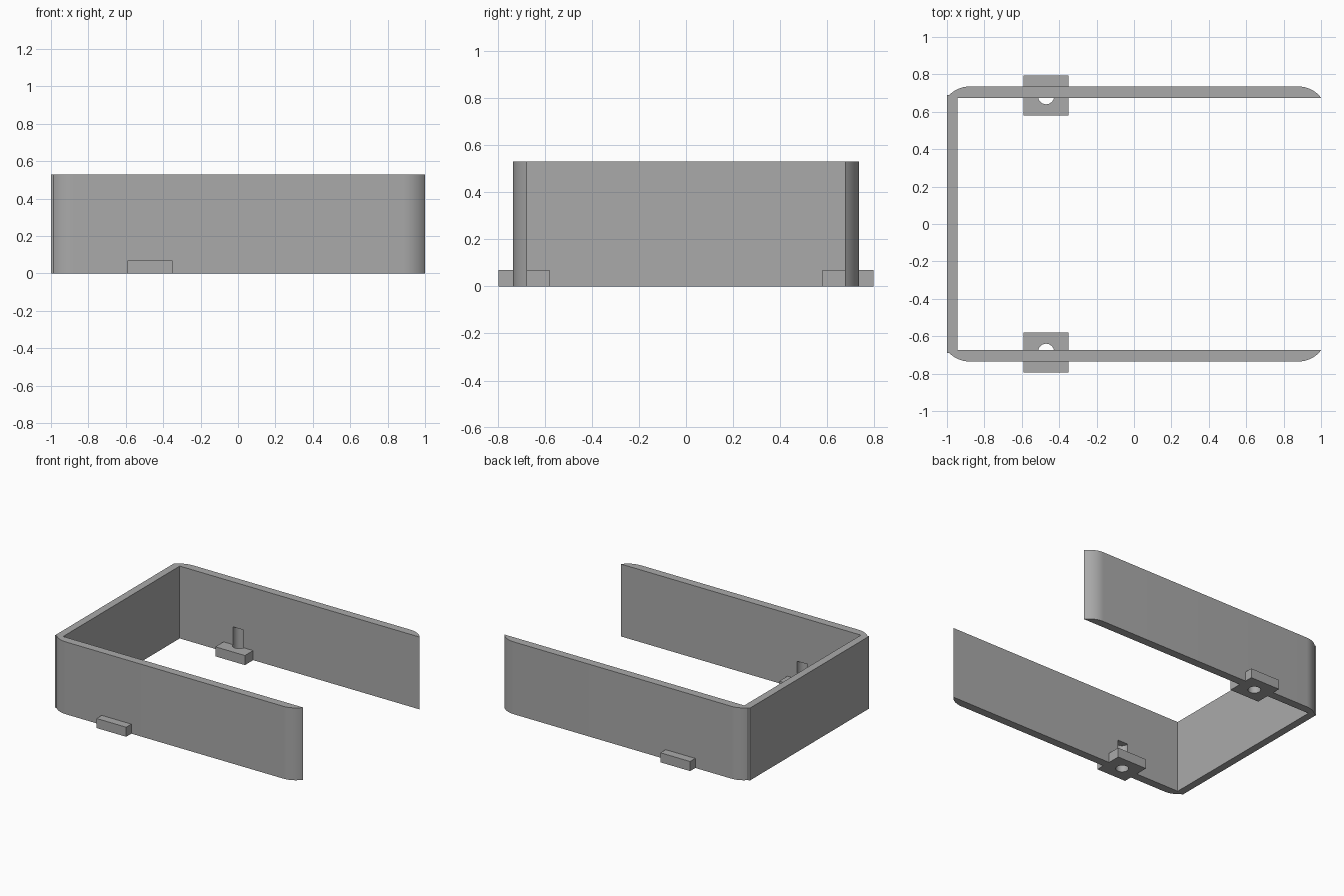
import bpy
import bmesh
from math import sin, cos, acos, radians

cube = bpy.data.objects.get("Cube")
if cube:
    bpy.data.objects.remove(cube, do_unlink=True)

HEIGHT = 0.53
OUTER, INNER = 0.735, 0.675
ARC = 0.15

grey = bpy.data.materials.new("mid_grey")
grey.use_nodes = True
colour = (0.4, 0.4, 0.4, 1)
grey.diffuse_color = colour
grey.node_tree.nodes["Principled BSDF"].inputs["Base Color"].default_value = colour


def prism(name, outline, z0, z1):
    """Extrude a flat outline from z0 up to z1."""
    bm = bmesh.new()
    face = bm.faces.new([bm.verts.new((x, y, z0)) for x, y in outline])
    top = bmesh.ops.extrude_face_region(bm, geom=[face])["geom"]
    verts = [v for v in top if isinstance(v, bmesh.types.BMVert)]
    bmesh.ops.translate(bm, verts=verts, vec=(0, 0, z1 - z0))
    bmesh.ops.recalc_face_normals(bm, faces=bm.faces)
    mesh = bpy.data.meshes.new(name)
    bm.to_mesh(mesh)
    bm.free()
    mesh.materials.append(grey)
    obj = bpy.data.objects.new(name, mesh)
    bpy.context.collection.objects.link(obj)
    return obj


def rectangle(x0, x1, y0, y1):
    return [(x0, y0), (x1, y0), (x1, y1), (x0, y1)]


def select_only(obj):
    bpy.ops.object.select_all(action="DESELECT")
    obj.select_set(True)
    bpy.context.view_layer.objects.active = obj


def drill(obj, cutter):
    mod = obj.modifiers.new("screw_hole", "BOOLEAN")
    mod.operation = "DIFFERENCE"
    mod.solver = "EXACT"
    mod.object = cutter
    select_only(obj)
    bpy.ops.object.modifier_apply(modifier=mod.name)
    bpy.ops.object.shade_smooth_by_angle(angle=radians(30))


# Side wall outline: straight inside, rounded towards both ends
sweep = acos(1 - (OUTER - INNER) / ARC)
quarter = [(ARC * sin(sweep * i / 10), OUTER - ARC + ARC * cos(sweep * i / 10))
           for i in range(11)]
reach = 1 - quarter[-1][0]
wall_outline = [(-reach - x, y) for x, y in reversed(quarter)]
wall_outline += [(reach + x, y) for x, y in quarter]

# Closed end of the frame
prism("end_wall", rectangle(-1, -0.945, -0.69, 0.69), 0, HEIGHT)

# Side walls with mounting tabs, drilled by a shared screw hole
for side, sign in (("front", -1), ("back", 1)):
    wall = prism(side + "_wall", [(x, sign * y) for x, y in wall_outline], 0, HEIGHT)
    tab = prism(side + "_tab", rectangle(-0.59, -0.35, sign * 0.58, sign * 0.795), 0, 0.07)
    circle = [(-0.47 + 0.043 * cos(radians(a)), sign * 0.683 + 0.043 * sin(radians(a)))
              for a in range(0, 360, 15)]
    cutter = prism(side + "_hole_cutter", circle, -0.1, 0.2)
    cutter.hide_render = True
    drill(wall, cutter)
    drill(tab, cutter)
    bpy.data.objects.remove(cutter, do_unlink=True)
